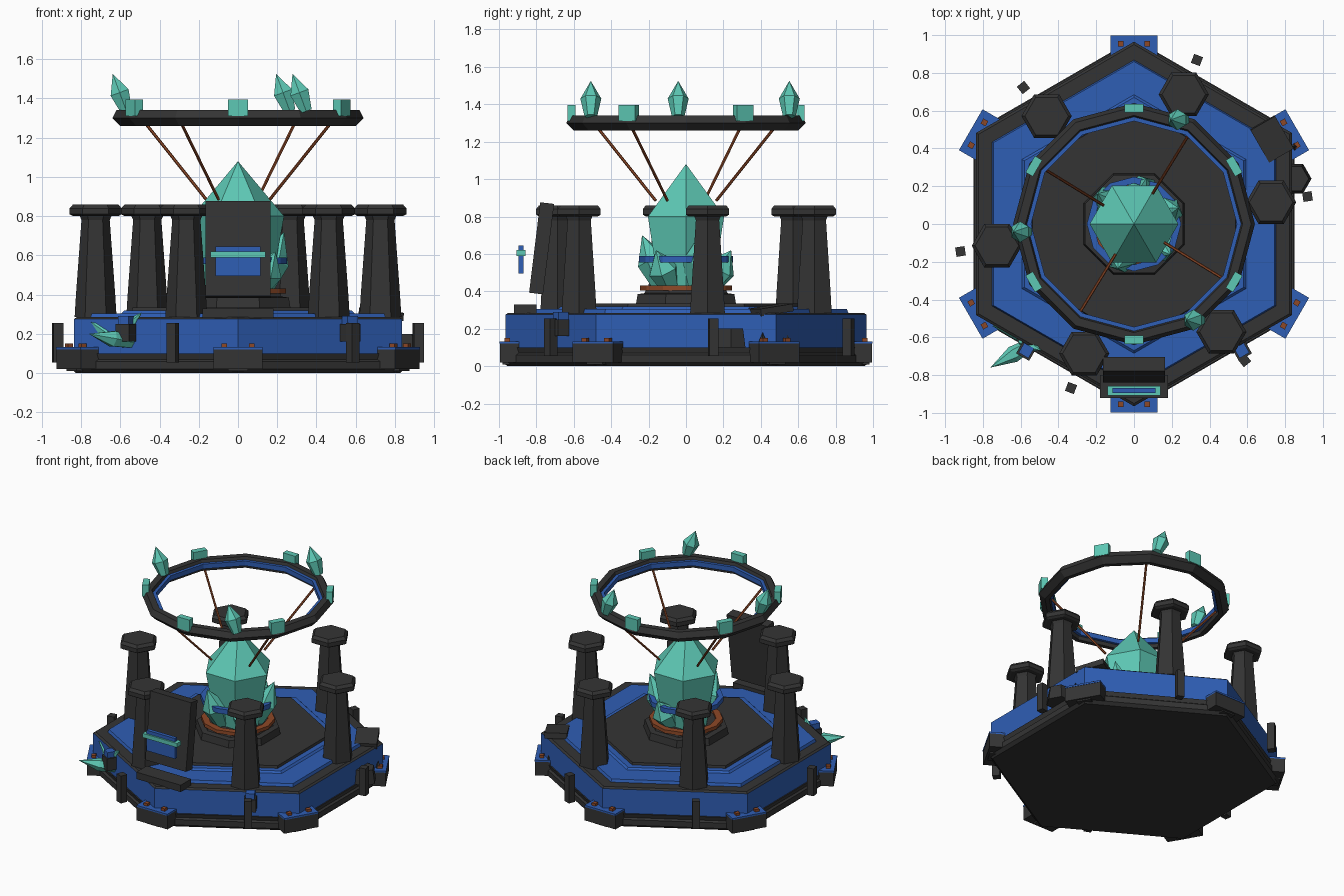
import bpy, bmesh
from math import sin, cos, pi, radians
from mathutils import Vector, Matrix

if "Cube" in bpy.data.objects:
    bpy.data.objects.remove(bpy.data.objects["Cube"])


def material(name, rgb):
    m = bpy.data.materials.new(name)
    m.use_nodes = True
    m.diffuse_color = (*rgb, 1)
    m.node_tree.nodes["Principled BSDF"].inputs["Base Color"].default_value = (*rgb, 1)
    return m


STONE = material("dark stone", (0.034, 0.034, 0.034))
BLUE = material("blue metal", (0.028, 0.112, 0.46))
CRYSTAL = material("turquoise crystal", (0.11, 0.58, 0.46))
COPPER = material("copper", (0.27, 0.065, 0.02))


def finish(name, bm, mat, matrix=Matrix()):
    bmesh.ops.recalc_face_normals(bm, faces=bm.faces[:])
    mesh = bpy.data.meshes.new(name)
    bm.to_mesh(mesh)
    bm.free()
    mesh.materials.append(mat)
    obj = bpy.data.objects.new(name, mesh)
    obj.matrix_world = matrix
    bpy.context.collection.objects.link(obj)
    return obj


def lathe(name, profile, sides, mat, matrix=Matrix(), turn=0, closed=False):
    """Spin (radius, height) points; ends are capped unless the profile is closed."""
    bm = bmesh.new()
    rings = []
    for r, z in profile:
        angles = [radians(turn) + 2 * pi * i / sides for i in range(sides)]
        rings.append([bm.verts.new((r * cos(a), r * sin(a), z)) for a in angles])
    pairs = list(zip(rings, rings[1:]))
    if closed:
        pairs.append((rings[-1], rings[0]))
    else:
        bm.faces.new(rings[0])
        bm.faces.new(rings[-1])
    for low, high in pairs:
        for i in range(sides):
            j = (i + 1) % sides
            bm.faces.new((low[i], low[j], high[j], high[i]))
    bmesh.ops.remove_doubles(bm, verts=bm.verts[:], dist=1e-5)
    return finish(name, bm, mat, matrix)


def box(name, size, loc, mat, turn=0, tilt=0):
    bm = bmesh.new()
    bmesh.ops.create_cube(bm, size=1, matrix=Matrix.Diagonal((*size, 1)))
    rot = Matrix.Rotation(radians(turn), 4, 'Z') @ Matrix.Rotation(radians(tilt), 4, 'X')
    return finish(name, bm, mat, Matrix.Translation(loc) @ rot)


def between(start, end):
    """Matrix placing local z along start to end, with the length."""
    a, b = Vector(start), Vector(end)
    rot = (b - a).to_track_quat('Z', 'Y').to_matrix().to_4x4()
    return Matrix.Translation(a) @ rot, (b - a).length


def shard(name, start, end, r):
    m, h = between(start, end)
    return lathe(name, [(r * 0.6, 0), (r, h * 0.5), (0.0001, h)], 6, CRYSTAL, m)


def polar(r, angle, z, across=0):
    a = radians(angle)
    return (r * cos(a) - across * sin(a), r * sin(a) + across * cos(a), z)


# Hexagonal platform tiers, with corners toward front and back
lathe("base_plinth", [(0.955, 0), (0.98, 0.02), (0.98, 0.06), (0.965, 0.07), (0.975, 0.1)],
      6, STONE, turn=30)
lathe("platform_wall", [(0.965, 0.1), (0.965, 0.275)], 6, BLUE, turn=30)
lathe("platform_rim", [(0.965, 0.275), (0.95, 0.285)], 6, STONE, turn=30)
lathe("platform_floor", [(0.87, 0.28), (0.86, 0.305)], 6, BLUE, turn=30)
lathe("floor_border", [(0.69, 0.3), (0.67, 0.318)], 6, BLUE, turn=30)
lathe("inner_floor", [(0.63, 0.3), (0.62, 0.335)], 6, STONE, turn=30)

# Corner brackets with blue plates and bolts
for k in range(6):
    a = 30 + 60 * k
    box("corner_bracket", (0.14, 0.25, 0.1), polar(0.925, a, 0.07), STONE, a)
    box("corner_clamp", (0.05, 0.1, 0.12), polar(0.955, a, 0.07), STONE, a)
    box("corner_plate", (0.14, 0.25, 0.012), polar(0.928, a, 0.126), BLUE, a)
    for side in (-0.07, 0.07):
        box("corner_bolt", (0.03, 0.03, 0.02), polar(0.955, a, 0.14, side), COPPER, a)

# Wall posts and pillars, each six around
for k in range(6):
    a = 9 + 60 * k
    box("wall_post", (0.05, 0.05, 0.2), polar(0.93, a, 0.155), STONE, a)
    place = Matrix.Translation(polar(0.735, a, 0))
    lathe("pillar_shaft", [(0.107, 0.285), (0.1, 0.4), (0.072, 0.78), (0.085, 0.81)],
          6, STONE, place)
    lathe("pillar_cap", [(0.115, 0.8), (0.133, 0.81), (0.133, 0.84), (0.115, 0.86)],
          6, STONE, place)

# Pedestal and its trims
lathe("pedestal", [(0.29, 0.33), (0.28, 0.385), (0.24, 0.39), (0.23, 0.415)],
      8, STONE, turn=22.5)
lathe("copper_trim", [(0.2, 0.405), (0.245, 0.405), (0.245, 0.43), (0.2, 0.43)],
      12, COPPER, closed=True)
lathe("blue_band", [(0.215, 0.555), (0.25, 0.555), (0.25, 0.59), (0.215, 0.59)],
      12, BLUE, closed=True)

# Large crystal with smaller shards at its foot
lathe("main_crystal", [(0.165, 0.41), (0.235, 0.8), (0.0001, 1.08)], 6, CRYSTAL)
for a, tip in ((20, 0.72), (75, 0.62), (140, 0.66), (250, 0.7), (320, 0.62)):
    shard("foot_shard", polar(0.13, a, 0.42), polar(0.25, a, tip), 0.085)

# Raised ring with inner band
lathe("upper_ring", [(0.57, 1.26), (0.6, 1.26), (0.64, 1.3), (0.62, 1.34), (0.575, 1.34),
                     (0.56, 1.3)], 12, STONE, closed=True)
lathe("ring_inner_band", [(0.545, 1.285), (0.567, 1.285), (0.567, 1.32), (0.545, 1.32)],
      12, BLUE, closed=True)
for k in range(6):
    a = 30 + 60 * k
    box("ring_block", (0.045, 0.1, 0.085), polar(0.612, a, 1.353), CRYSTAL, a)
for a in (67, 184, 302):
    x, y, z = polar(0.6, a, 1.335)
    shard("ring_crystal", (x + 0.03, y, z), (x - 0.04, y, 1.525), 0.056)

# Copper struts from crystal to ring
for k in range(4):
    a = 58.5 + 90 * k
    m, h = between(polar(0.19, a, 0.885), polar(0.55, a, 1.27))
    lathe("copper_strut", [(0.008, 0), (0.008, h)], 6, COPPER, m)

# Leaning tablet, its step and the floating panel
box("tablet", (0.33, 0.075, 0.487), (0, -0.772, 0.63), STONE, tilt=-7)
box("tablet_step", (0.36, 0.12, 0.05), (0, -0.86, 0.305), STONE)
box("floating_panel", (0.23, 0.026, 0.15), (0, -0.882, 0.57), BLUE)
box("panel_bar", (0.28, 0.05, 0.03), (0, -0.882, 0.605), CRYSTAL)
box("panel_bar_inlay", (0.23, 0.026, 0.008), (0, -0.882, 0.622), BLUE)

# Lanterns on the two front walls
for side in (-1, 1):
    turn = 30 * side
    box("lantern", (0.08, 0.08, 0.09), (side * 0.57, -0.67, 0.205), STONE, turn)
    box("lantern_cap", (0.06, 0.06, 0.04), (side * 0.57, -0.67, 0.27), BLUE, turn)

# Loose crystals by the front right wall
shard("loose_shard", (-0.5, -0.55, 0.09), (-0.75, -0.54, 0.26), 0.07)
shard("loose_shard", (-0.52, -0.62, 0.15), (-0.76, -0.76, 0.2), 0.045)
shard("loose_shard", (-0.6, -0.62, 0.2), (-0.49, -0.67, 0.31), 0.03)

# Broken stone on the left side
lathe("broken_stump", [(0.09, 0.1), (0.075, 0.2)], 6, STONE,
      Matrix.Translation((0.85, 0.24, 0)))
box("broken_slab", (0.15, 0.2, 0.04), (0.73, 0.45, 0.3), STONE, 30, 8)
for y, top in ((0.41, 0.18), (0.53, 0.21)):
    lathe("stone_spike", [(0.035, 0.1), (0.0001, top)], 4, STONE,
          Matrix.Translation((0.85 - (y - 0.41), y, 0)))
